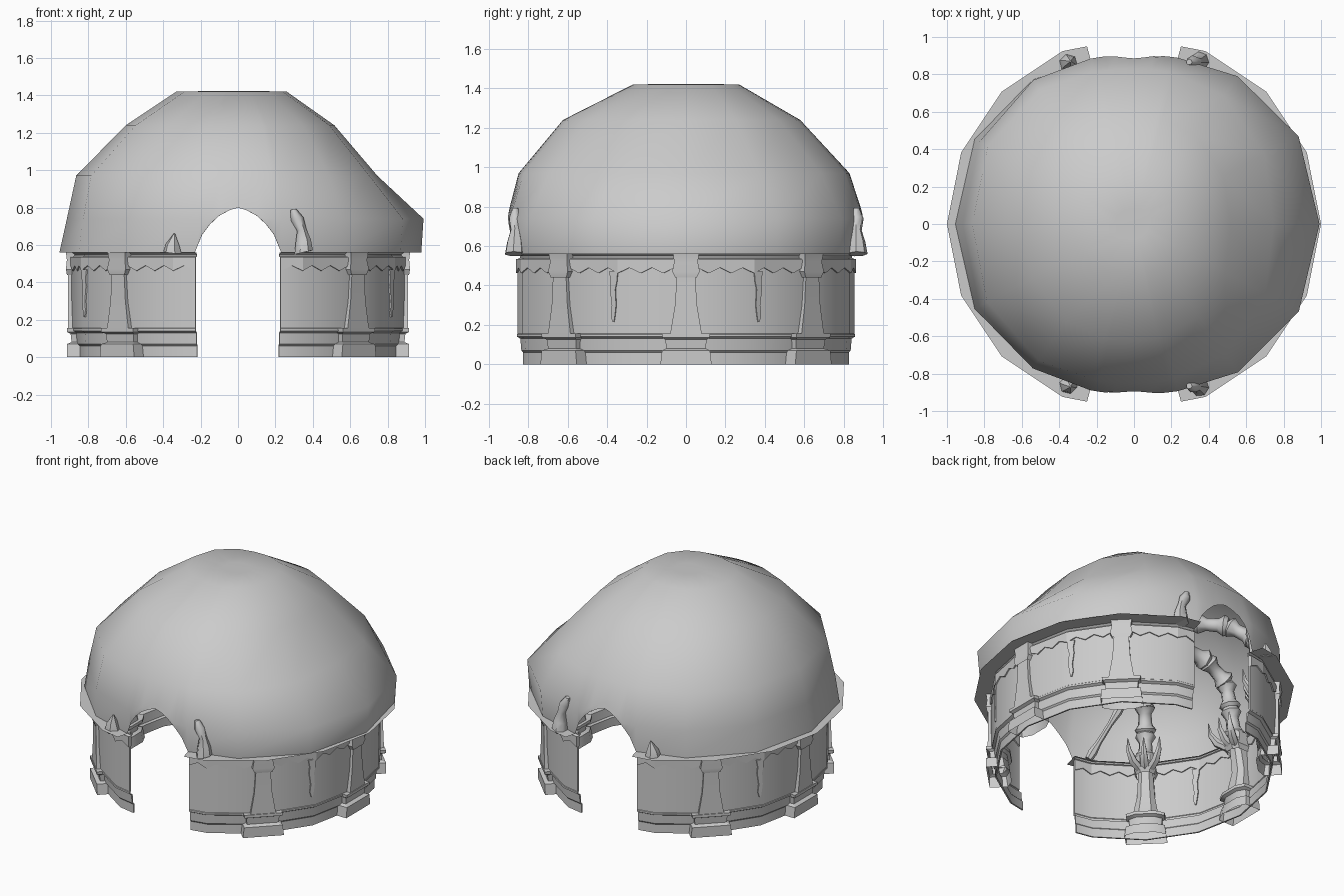
import bpy, math
from mathutils import Vector

cube = bpy.data.objects.get("Cube")
if cube:
    bpy.data.objects.remove(cube, do_unlink=True)

grey = bpy.data.materials.new("plain grey")
grey.use_nodes = True
grey.diffuse_color = (0.6, 0.6, 0.6, 1)
grey.node_tree.nodes["Principled BSDF"].inputs["Base Color"].default_value = (0.6, 0.6, 0.6, 1)

SEG = math.radians(22.5)       # one side of the sixteen-sided plan
DOOR = math.radians(14.8)      # half angle of each doorway
QUARTER = math.pi / 2
EAVE = 0.56                    # height where roof and wall meet
COLUMNS = [math.radians(a) for a in (0, 45, 135, 180, 225, 315)]


def loft(name, rings, closed=True, caps=(True, True), angle=35):
    """Join equal rings of points with quads, with optional end caps."""
    n = len(rings[0])
    verts = [tuple(v) for ring in rings for v in ring]
    faces = []
    for i in range(len(rings) - 1):
        for j in range(n if closed else n - 1):
            k = (j + 1) % n
            faces.append((i * n + j, i * n + k, (i + 1) * n + k, (i + 1) * n + j))
    if caps[0]:
        faces.append(tuple(reversed(range(n))))
    if caps[1]:
        faces.append(tuple(range(len(verts) - n, len(verts))))
    mesh = bpy.data.meshes.new(name)
    mesh.from_pydata(verts, [], faces)
    mesh.materials.append(grey)
    obj = bpy.data.objects.new(name, mesh)
    bpy.context.collection.objects.link(obj)
    bpy.ops.object.select_all(action='DESELECT')
    obj.select_set(True)
    bpy.context.view_layer.objects.active = obj
    bpy.ops.object.shade_smooth_by_angle(angle=math.radians(angle))


def polar(r, a, z):
    return Vector((r * math.cos(a), r * math.sin(a), z))


def plan(r, a):
    """Radius of a sixteen-sided plan at angle a."""
    return r * math.cos(SEG / 2) / math.cos(a % SEG - SEG / 2)


def tube(name, points, radii, sides=7):
    axis = (points[-1] - points[0]).normalized()
    u = axis.orthogonal().normalized()
    v = axis.cross(u)
    turn = [2 * math.pi * k / sides for k in range(sides)]
    loft(name, [[p + (u * math.cos(t) + v * math.sin(t)) * r for t in turn]
                for p, r in zip(points, radii)], angle=50)


def bone(name, p, q, r):
    shape = ((0, 0.8), (0.12, 1), (0.3, 0.65), (0.65, 0.6), (0.88, 0.95), (1, 0.75))
    tube(name, [p.lerp(q, t) for t, s in shape], [r * s for t, s in shape])


# Roof: height, radius on the right, left, front and back, extra at the diagonals
ROOF = ((EAVE, 0.955, 0.98, 0.89, 0.89, 0.035), (0.74, 0.915, 0.992, 0.91, 0.905, 0.035),
        (0.97, 0.865, 0.745, 0.85, 0.83, 0.04), (1.24, 0.6, 0.515, 0.625, 0.58, 0.02),
        (1.42, 0.33, 0.26, 0.27, 0.27, 0.01))


def roof_radius(a, z):
    for low, high in zip(ROOF, ROOF[1:]):
        if z <= high[0]:
            break
    t = (z - low[0]) / (high[0] - low[0])
    right, left, front, back, corner = [p + (q - p) * t for p, q in zip(low[1:], high[1:])]
    c, s = math.cos(a), math.sin(a)
    return ((left if c > 0 else right) * c * c + (back if s > 0 else front) * s * s
            + corner * math.sin(2 * a) ** 2)


# Roof shell with broad panels at the sides and an arched notch above each doorway
arch = {0: 0.8, 3: 0.785, 6.5: 0.755, 9.5: 0.71, 12.2: 0.655, 14.8: EAVE}
columns = [(math.radians(side + s) % math.tau, EAVE)
           for side in (0, 180) for s in (-55, -28, 0, 28, 55)]
for d, z in arch.items():
    for s in ((1, -1) if d else (1,)):
        columns += [(QUARTER + s * math.radians(d), z), (3 * QUARTER + s * math.radians(d), z)]
columns.sort()
rings = []
for i, row in enumerate(ROOF):
    heights = [foot if i == 0 else max(row[0], foot + 0.03) for a, foot in columns]
    rings.append([polar(roof_radius(a, z), a, z) for (a, foot), z in zip(columns, heights)])
rings.append([p * 0.3 + Vector((0, 0, 0.7 * 1.425)) for p in rings[-1]])
loft("roof_dome", rings, caps=(False, True), angle=70)

# Walls, eaves and trim, one set for each half
OUTER = ((0, 0.87), (0.06, 0.87), (0.07, 0.88), (0.13, 0.885), (0.14, 0.903), (0.152, 0.903),
         (0.155, 0.9), (0.535, 0.9), (0.54, 0.887), (0.55, 0.887), (EAVE, 0.9))
section = list(OUTER) + [(z, r - 0.01) for z, r in reversed(OUTER)]


def plate(name, rows, low, high):
    """Thin raised plate on the wall; each row is a pair of (angle, height)."""
    loft(name, [[polar(plan(r, a), a, z) for r, (a, z) in
                 ((low, p), (high, p), (high, q), (low, q))] for p, q in rows], angle=20)


for side, middle in (("left", 0), ("right", math.pi)):
    start, end = middle - QUARTER + DOOR, middle + QUARTER - DOOR
    angles = [start] + [middle + k * SEG for k in range(-3, 4)] + [end]
    loft(side + "_wall", [[polar(plan(r, a), a, z) for z, r in section] for a in angles])
    loft(side + "_eave", [[polar(plan(r, a), a, EAVE) for r in (1.0, 0.88)] for a in angles],
         closed=False, caps=(False, False))
    for face, low, high in (("outer", 0.9, 0.908), ("inner", 0.89, 0.882)):
        # Zigzag trim under the eave
        teeth = [(middle + k * SEG / 6, 0.49 if k % 2 else 0.462) for k in range(-20, 21)]
        plate(f"{side}_{face}_zigzag", [((a, 0.535), (a, z)) for a, z in teeth], low, high)
        # Hanging drips
        for s in (-1, 1):
            strip = []
            for z, near, far in ((0.47, 0, 3.2), (0.42, 0.3, 2.6), (0.38, 0.9, 2.9),
                                 (0.3, 0.6, 2.2), (0.25, 1.0, 2.6), (0.215, 1.4, 2.0)):
                strip.append([(middle + s * (SEG + math.radians(d)), z) for d in (near, far)])
            plate(f"{side}_{face}_drip", strip, low, high)

# Columns: height, half width, outer and inner radius
FOOT = ((0, 0.13, 0.915, 0.77), (0.07, 0.122, 0.915, 0.78), (0.08, 0.1, 0.89, 0.8),
        (0.125, 0.105, 0.895, 0.79), (0.135, 0.12, 0.915, 0.77), (0.155, 0.122, 0.915, 0.77))
SHAFT = ((0.155, 0.08, 0.91, 0.79), (0.3, 0.056, 0.908, 0.82), (0.46, 0.046, 0.908, 0.8))
CAPITAL = ((0.44, 0.055, 0.915, 0.78), (0.47, 0.07, 0.92, 0.76),
           (0.52, 0.06, 0.915, 0.78), (EAVE, 0.066, 0.92, 0.77))
UP = Vector((0, 0, 1))
for a in COLUMNS:
    out, across = polar(1, a, 0), polar(1, a + QUARTER, 0)
    for name, levels in (("column_foot", FOOT), ("column_shaft", SHAFT), ("column_capital", CAPITAL)):
        rings = []
        for z, w, far, near in levels:
            outline = ((far, -w), (far, w), (near + 0.03, w), (near, w / 2),
                       (near, -w / 2), (near + 0.03, -w))
            rings.append([out * r + across * t + UP * z for r, t in outline])
        loft(name, rings, caps=(False, True), angle=30)
    # Curved claws on the inside of the capital
    for s in (-1, 0, 1):
        path = [out * r + across * (s * t) + UP * z for r, t, z in
                ((0.8, 0.03, 0.47), (0.74, 0.07, 0.5), (0.7, 0.095, 0.56), (0.69, 0.1, 0.64))]
        tube("claw", path, (0.03, 0.028, 0.018, 0.002), 6)
    # Bone rib that rises from the capital and bends in under the dome
    spine = [polar(min(r, roof_radius(a, z) - 0.13), a, z) for r, z in
             ((0.82, 0.55), (0.83, 0.74), (0.75, 0.91), (0.59, 1.01), (0.38, 1.04))]
    for p, q in zip(spine, spine[1:]):
        bone("rib_bone", p, q, 0.07)

# Bones and spikes that break through the roof beside each doorway
for s in (-1, 1):
    tube("door_bone", [Vector((x, s * y, z)) for x, y, z in
                       ((0.35, 0.87, 0.56), (0.348, 0.868, 0.62), (0.34, 0.866, 0.68),
                        (0.315, 0.866, 0.74), (0.295, 0.866, 0.79))],
         (0.052, 0.043, 0.026, 0.036, 0.016))
    tube("door_spike", [Vector((-0.35, s * 0.86, 0.56)), Vector((-0.35, s * 0.865, 0.6)),
                        Vector((-0.34, s * 0.87, 0.66))], (0.05, 0.038, 0.004), 6)
    # Thin bone braces inside
    for x in (-1, 1):
        bone("door_brace", Vector((x * 0.3, s * 0.8, 0.55)), Vector((x * 0.42, s * 0.62, 0.9)), 0.03)
